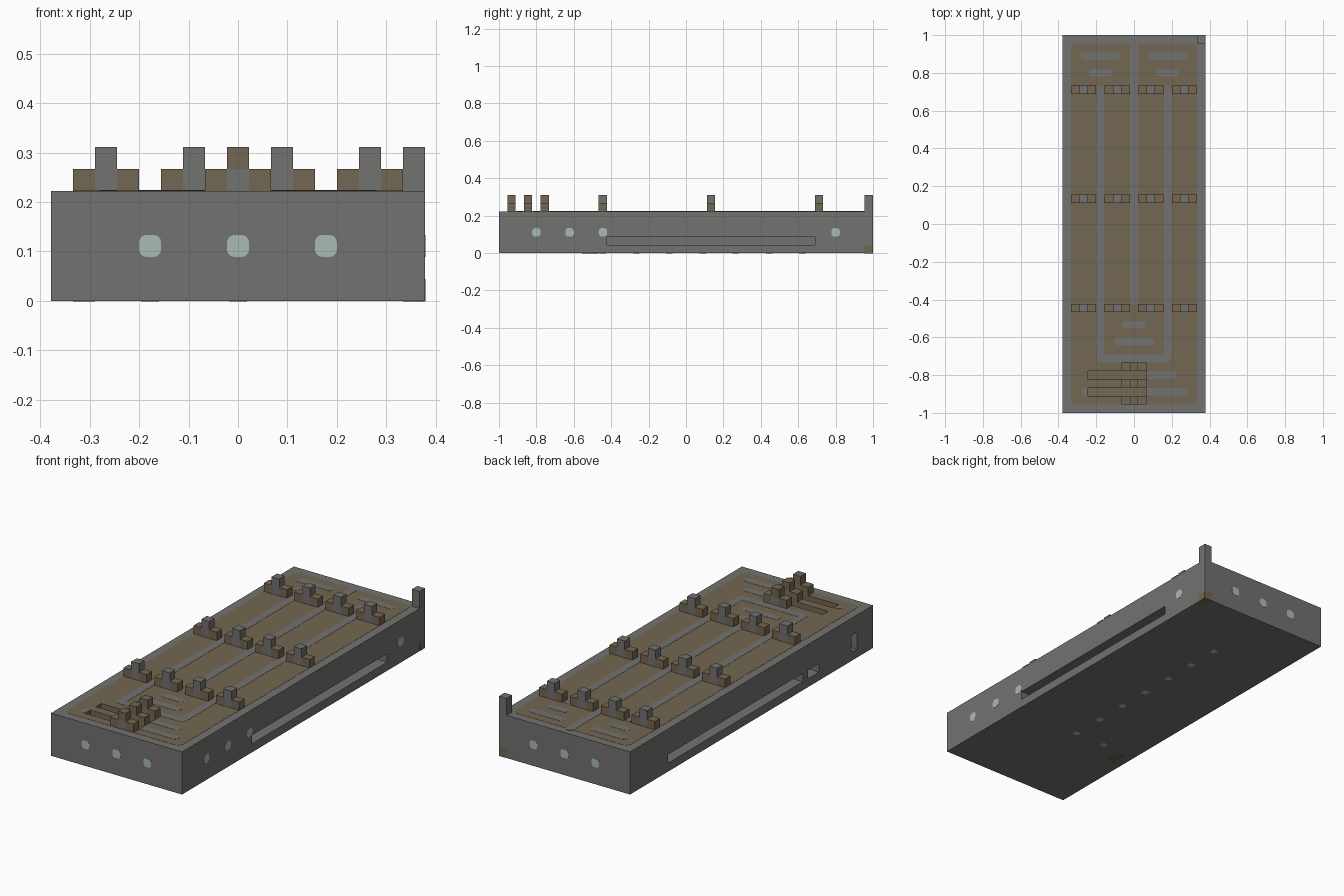
import bpy, bmesh, math
from mathutils import Vector

cube = bpy.data.objects.get("Cube")
if cube:
    bpy.data.objects.remove(cube, do_unlink=True)

U = 2 / 45            # one building block
W, H = 17 * U, 5 * U  # hull width and height


def material(name, rgb):
    m = bpy.data.materials.new(name)
    m.use_nodes = True
    m.diffuse_color = (*rgb, 1)
    m.node_tree.nodes["Principled BSDF"].inputs["Base Color"].default_value = (*rgb, 1)
    return m


GREY = material("warm_grey", (0.17, 0.168, 0.16))
BROWN = material("brown", (0.175, 0.135, 0.085))
PALE = material("pale_green", (0.40, 0.50, 0.46))


def finish(name, bm, mat):
    bmesh.ops.recalc_face_normals(bm, faces=bm.faces)
    mesh = bpy.data.meshes.new(name)
    bm.to_mesh(mesh)
    bm.free()
    mesh.materials.append(mat)
    ob = bpy.data.objects.new(name, mesh)
    bpy.context.collection.objects.link(ob)
    return ob


def box(name, lo, hi, mat):
    bm = bmesh.new()
    bmesh.ops.create_cube(bm, size=1)
    for v in bm.verts:
        v.co = [(a + b) / 2 + c * (b - a) for a, b, c in zip(lo, hi, v.co)]
    return finish(name, bm, mat)


def block(name, i, j, k, mat, ni=1, nj=1, nk=1):
    """Box given in whole blocks from the front left bottom corner."""
    lo = (i * U - W / 2, j * U - 1, k * U)
    return box(name, lo, (lo[0] + ni * U, lo[1] + nj * U, lo[2] + nk * U), mat)


def plate(name, centre, size, mat, normal=(0, 0, 1), r=0.015, thick=0.001):
    """Thin rounded rectangle lying on a face."""
    bm = bmesh.new()
    w, h = size[0] / 2 - r, size[1] / 2 - r
    ring = []
    for q, (sx, sy) in enumerate([(1, 1), (-1, 1), (-1, -1), (1, -1)]):
        for s in range(5):
            a = (q + s / 4) * math.pi / 2
            ring.append(bm.verts.new((sx * w + r * math.cos(a), sy * h + r * math.sin(a), 0)))
    face = bm.faces.new(ring)
    top = bmesh.ops.extrude_face_region(bm, geom=[face])["geom"]
    bmesh.ops.translate(bm, vec=(0, 0, thick),
                        verts=[g for g in top if isinstance(g, bmesh.types.BMVert)])
    turn = Vector(normal).to_track_quat('Z', 'Y')
    for v in bm.verts:
        v.co = turn @ v.co + Vector(centre)
    return finish(name, bm, mat)


def cut(ob, cutter):
    mod = ob.modifiers.new("cut", 'BOOLEAN')
    mod.operation = 'DIFFERENCE'
    mod.solver = 'EXACT'
    mod.material_mode = 'TRANSFER'
    mod.object = cutter
    bpy.context.view_layer.objects.active = ob
    bpy.ops.object.modifier_apply(modifier=mod.name)


# Hull
hull = block("hull", 0, 0, 0, GREY, 17, 45, 5)

# Painted deck panel and its channels
panel = plate("deck_panel", (0, 0, H), (15 * U, 43 * U), BROWN, r=0.03)


def strip(name, x0, x1, y0, y1):
    return plate(name, ((x0 + x1) / 2, (y0 + y1) / 2, H), (x1 - x0, y1 - y0),
                 GREY, r=0.0199, thick=0.002)


strip("centre_channel", -0.02, 0.02, -0.43, 0.97)
for s, side in ((1, "left"), (-1, "right")):
    strip(side + "_channel", s * 4 * U - 0.02, s * 4 * U + 0.02, -0.73, 0.73)
    strip(side + "_rear_long_mark", s * 0.178 - 0.105, s * 0.178 + 0.105, 0.869, 0.909)
    strip(side + "_rear_short_mark", s * 0.178 - 0.06, s * 0.178 + 0.06, 0.78, 0.82)
strips = [strip("front_mark", -hw, hw, y - 0.02, y + 0.02)
          for hw, y in ((0.065, -0.533), (0.105, -0.622), (0.197, -0.711),
                        (0.23, -0.8), (0.28, -0.889))]

# Deck slots
for j in (2, 4):
    slot = block("slot_cutter", 3, j, 3, BROWN, 7, 1, 3)
    for target in [hull, panel] + strips[-2:]:
        cut(target, slot)
    bpy.data.objects.remove(slot, do_unlink=True)

# Side slots: start, height, length, rise, side
for i, j, n, rise in ((-1, 13, 25, 1), (13, 13, 25, 1), (-1, 10, 2, 1), (-1, 3, 1, 2)):
    opening = block("opening_cutter", i, j, 1, GREY, 5, n, rise)
    cut(hull, opening)
    bpy.data.objects.remove(opening, do_unlink=True)


# Stepped bollards
def bollard(name, i, j, top):
    block(name + "_arm", i - 1, j, 5, BROWN)
    block(name + "_arm", i + 1, j, 5, BROWN)
    block(name + "_core", i, j, 5, GREY)
    block(name + "_top", i, j, 6, top)


for j in (12, 25, 38):
    for i in (2, 6, 10, 14):
        bollard("bollard", i, j, GREY)
for j in (1, 3, 5):
    bollard("front_bollard", 8, j, BROWN)

# Corner post with its brown foot
block("corner_post", 16, 44, 5, GREY, nk=2)
e = W / 2
plate("foot_side", (e, 1 - U / 2, U / 2), (U, U), BROWN, (1, 0, 0))
plate("foot_back", (e - U / 2, 1, U / 2), (U, U), BROWN, (0, 1, 0))
plate("foot_under", (e - U / 2, 1 - U / 2, 0), (U, U), BROWN, (0, 0, -1))

# Lights around the hull
D = (U, U)
for x in (-4 * U, 0, 4 * U):
    plate("front_light", (x, -1, H / 2), D, PALE, (0, -1, 0))
    plate("back_light", (x, 1, H / 2), D, PALE, (0, 1, 0))
for n in (-18, -14, -10, 18):
    plate("side_light", (e, n * U, H / 2), D, PALE, (1, 0, 0))
for n in range(-10, 15, 4):
    plate("under_light", (0, n * U, 0), (0.036, 0.036), PALE, (0, 0, -1))
plate("under_light", (-4 * U, -10 * U, 0), (0.036, 0.036), PALE, (0, 0, -1))
plate("under_patch", (-7 * U, -11.5 * U, 0), (U, 2 * U), BROWN, (0, 0, -1))
